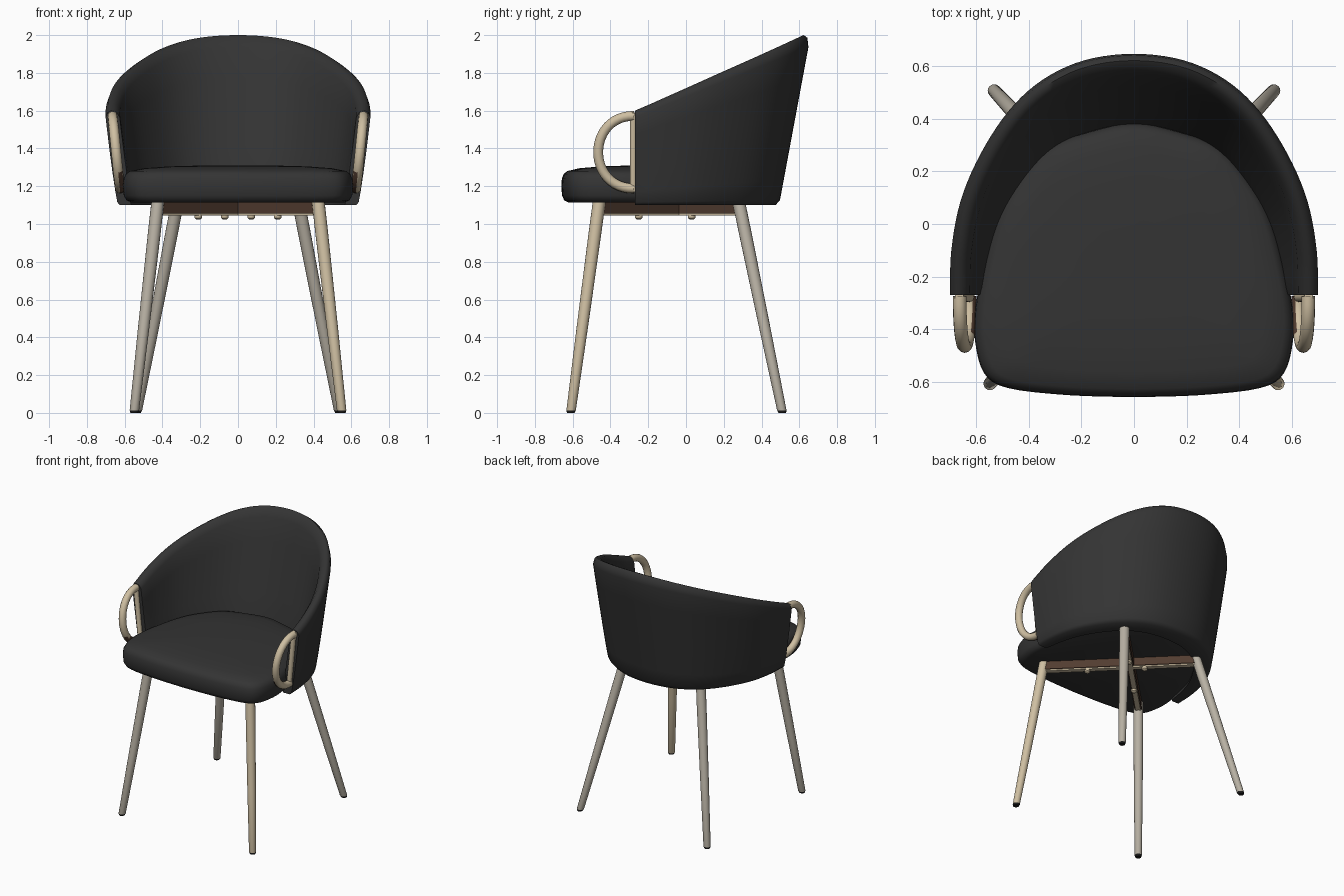
import bpy, bmesh
from math import sin, cos, pi
from mathutils import Vector

cube = bpy.data.objects.get("Cube")
if cube:
    bpy.data.objects.remove(cube)


def material(name, r, g, b):
    m = bpy.data.materials.new(name)
    m.use_nodes = True
    m.diffuse_color = (r, g, b, 1)
    bsdf = next(n for n in m.node_tree.nodes if n.type == 'BSDF_PRINCIPLED')
    bsdf.inputs["Base Color"].default_value = (r, g, b, 1)
    bsdf.inputs["Roughness"].default_value = 0.7
    return m


FABRIC = material("charcoal fabric", 0.034, 0.034, 0.034)
CREAM = material("cream metal", 0.62, 0.52, 0.36)
GREY = material("warm grey metal", 0.48, 0.44, 0.37)
BROWN = material("dark brown wood", 0.085, 0.046, 0.03)
RUBBER = material("black rubber", 0.01, 0.01, 0.01)


def finish(name, bm, mats, rule=None, angle=0.8):
    """Turn a bmesh into a shaded object; rule picks a material per face."""
    bmesh.ops.recalc_face_normals(bm, faces=bm.faces)
    bm.normal_update()
    if rule:
        for f in bm.faces:
            f.material_index = rule(f)
    me = bpy.data.meshes.new(name)
    bm.to_mesh(me)
    bm.free()
    ob = bpy.data.objects.new(name, me)
    bpy.context.collection.objects.link(ob)
    for m in mats:
        me.materials.append(m)
    bpy.ops.object.select_all(action='DESELECT')
    ob.select_set(True)
    bpy.context.view_layer.objects.active = ob
    bpy.ops.object.shade_smooth_by_angle(angle=angle)


def loft(rings):
    """Skin closed rings of equal size and cap both ends."""
    bm = bmesh.new()
    rows = [[bm.verts.new(p) for p in ring] for ring in rings]
    n = len(rows[0])
    for a, b in zip(rows, rows[1:]):
        for i in range(n):
            j = (i + 1) % n
            bm.faces.new((a[i], a[j], b[j], b[i]))
    bm.faces.new(rows[0])
    bm.faces.new(rows[-1])
    return bm


def circle(c, r, u, v, n=16):
    return [c + (u * cos(2 * pi * i / n) + v * sin(2 * pi * i / n)) * r for i in range(n)]


def spline(pts, steps):
    """Catmull-Rom curve through 2D points."""
    p = [Vector(q) for q in pts]
    p = [2 * p[0] - p[1]] + p + [2 * p[-1] - p[-2]]
    out = []
    for i in range(1, len(p) - 2):
        a, b, c, d = p[i - 1:i + 3]
        for k in range(steps):
            t = k / steps
            out.append(0.5 * (2 * b + (c - a) * t + (2 * a - 5 * b + 4 * c - d) * t * t
                              + (3 * b - a - 3 * c + d) * t ** 3))
    return out + [p[-2]]


def mirrored(half):
    """Extend a half outline that ends on x = 0 to the other side."""
    return half + [(-x, y) for x, y in reversed(half[:-1])]


X, Y, Z = Vector((1, 0, 0)), Vector((0, 1, 0)), Vector((0, 0, 1))

# Wraparound backrest: a rounded section swept along the rim outline
rim = spline(mirrored([(.705, -.27), (.70, -.1), (.665, .09), (.59, .27), (.48, .44),
                       (.35, .56), (.19, .635), (0, .66)]), 5)
section = [(0, .12), (.03, 0), (.15, 0), (.35, 0), (.55, 0), (.75, 0), (.93, 0), (.985, .2),
           (1, .5), (.985, .8), (.93, 1), (.75, 1), (.55, 1), (.35, 1), (.15, 1), (0, .9)]
rings = []
for i, p in enumerate(rim):
    tangent = (rim[min(i + 1, len(rim) - 1)] - rim[max(i - 1, 0)]).normalized()
    inward = Vector((-tangent.y, tangent.x))
    back = max(0, (p.y + .27) / .93)
    top = 1.60 + .40 * back
    ring = []
    for f, across in section:
        thick = .075 + back ** .6 * .075 * (1 - f)
        x = p.x * (.90 + .10 * f ** .8)
        y = -.27 + (p.y + .27) * (.82 + .18 * f)
        q = Vector((x, y)) + inward * (across * thick)
        ring.append((q.x, q.y, 1.10 + (top - 1.10) * f))
    rings.append(ring)
finish("backrest_shell", loft(rings), [FABRIC], angle=1.0)

# Seat cushion: outline stacked in rounded layers
outline = spline(mirrored([(0, -.66), (.25, -.652), (.48, -.625), (.57, -.57), (.605, -.45),
                           (.605, -.33), (.58, -.19), (.53, 0), (.46, .14), (.33, .29),
                           (.16, .355), (0, .385)]), 4)[:-1]
layers = [(1.115, .93), (1.125, .97), (1.15, .993), (1.2, 1), (1.24, .995), (1.265, .975),
          (1.28, .94), (1.295, .82), (1.305, .6), (1.31, .3)]
centre = Vector((0, -.14))
rings = []
for z, s in layers:
    rings.append([(*(centre + (p - centre) * s), z) for p in outline])
finish("seat_cushion", loft(rings), [FABRIC], angle=1.0)

# Tapered legs with rubber tips
for side, s in (("left", 1), ("right", -1)):
    for end, foot, head in (("front", (.55, -.61), (.425, -.46)),
                            ("back", (.535, .51), (.32, .28))):
        a, b = Vector((foot[0] * s, foot[1], 0)), Vector((head[0] * s, head[1], 1.115))
        rings = [circle(a.lerp(b, t), r, X, Y)
                 for t, r in ((0, .02), (.012, .025), (.4, .03), (.85, .034), (1, .034))]
        metal = CREAM if (side, end) == ("left", "front") else GREY
        finish(f"{end}_{side}_leg", loft(rings), [metal, RUBBER],
               lambda f: int(f.calc_center_median().z < .012))

    # Diagonal under-seat rail with a metal strip and bolts below
    a, b = Vector((.425 * s, -.46, 0)), Vector((-.33 * s, .29, 0))
    along = (b - a).normalized()
    across = along.cross(Z)
    for name, half, low, high, mat in (("rail", .025, 1.055, 1.12, BROWN),
                                       ("rail_strip", .018, 1.045, 1.056, CREAM)):
        rings = [[p + across * w + Z * h for w, h in
                  ((-half, low), (half, low), (half, high), (-half, high))] for p in (a, b)]
        finish(f"{side}_{name}", loft(rings), [mat])
    for n, (x, y) in enumerate(((.21, -.25), (-.07, .03))):
        c = Vector((x * s, y, 0))
        bolt = loft([circle(c + Z * h, r, X, Y, 12) for h, r in
                     ((1.025, .012), (1.032, .02), (1.05, .02))])
        finish(f"{side}_rail_bolt_{n + 1}", bolt, [CREAM])

    # D-shaped arm loop, leaning outwards, brown on its low inner side
    def arm_point(y, z):
        return Vector((s * (.645 + (z - 1.38) * .1), y, z))

    path = []
    for k in range(25):
        g = -pi / 2 + pi * k / 24
        path.append(arm_point(-.275 - .19 * max(cos(g), 0) ** .9, 1.38 + .192 * sin(g)))
    lean = Vector((1, 0, -.1 * s)).normalized()
    rings = []
    for k, p in enumerate(path):
        t = (path[min(k + 1, 24)] - path[max(k - 1, 0)]).normalized()
        rings.append(circle(p, .026, lean, t.cross(lean).normalized(), 12))

    def low_inside(f):
        return int(f.calc_center_median().z < 1.27 and f.normal.x * s < -.3)

    finish(f"{side}_arm_loop", loft(rings), [CREAM, BROWN], low_inside)
    post = loft([circle(arm_point(-.279, z), .018, X, Y, 12) for z in (1.17, 1.59)])
    finish(f"{side}_arm_post", post, [CREAM])
